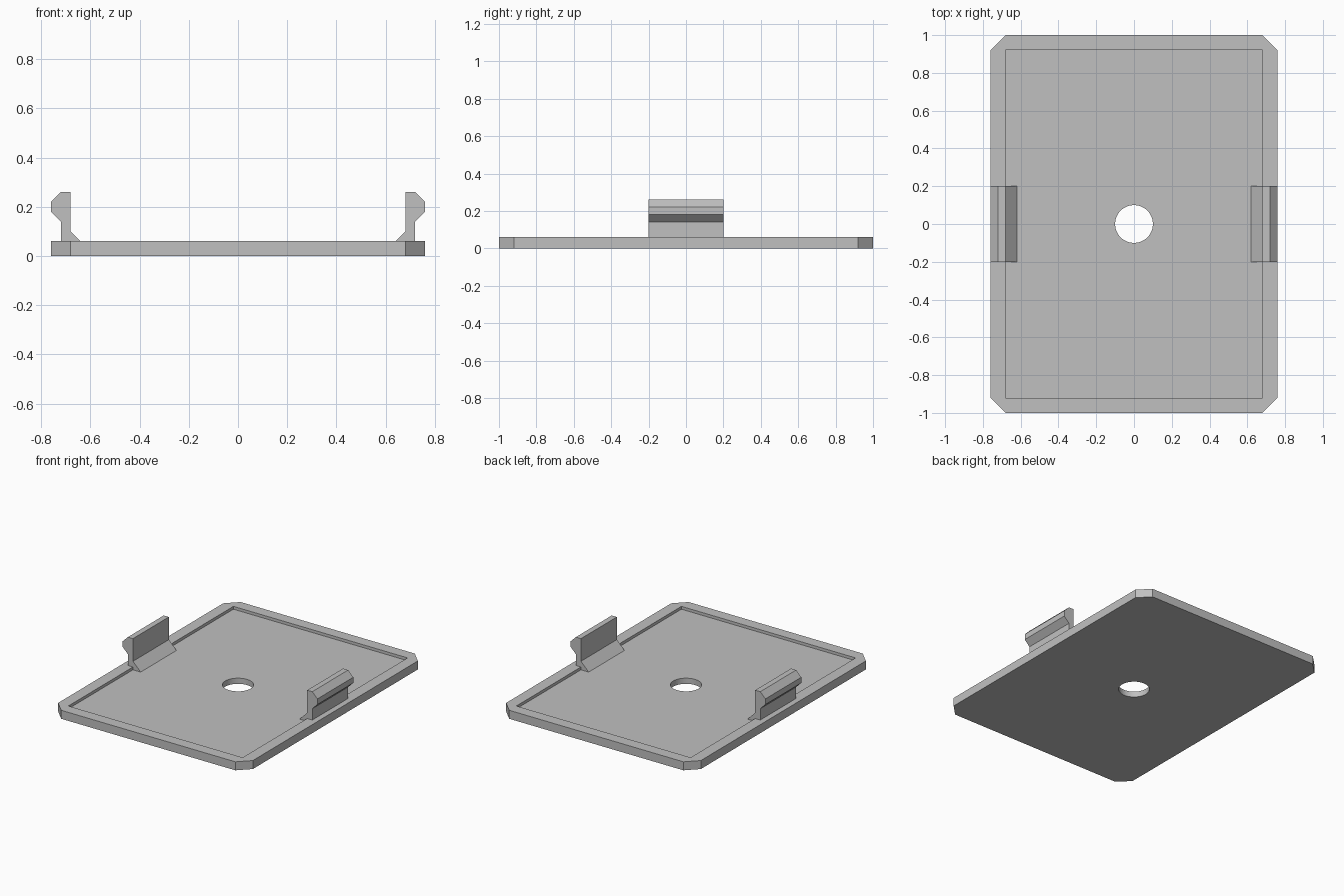
import bpy
import bmesh
from mathutils import Matrix

cube = bpy.data.objects.get("Cube")
if cube:
    bpy.data.objects.remove(cube, do_unlink=True)

grey = bpy.data.materials.new("plain_grey")
grey.use_nodes = True
COLOR = (0.53, 0.53, 0.53, 1)
grey.diffuse_color = COLOR
grey.node_tree.nodes["Principled BSDF"].inputs["Base Color"].default_value = COLOR


def make_object(name, bm):
    bmesh.ops.recalc_face_normals(bm, faces=bm.faces)
    mesh = bpy.data.meshes.new(name)
    bm.to_mesh(mesh)
    bm.free()
    mesh.materials.append(grey)
    obj = bpy.data.objects.new(name, mesh)
    bpy.context.collection.objects.link(obj)
    return obj


def prism(name, points, offset):
    """Extrude a closed outline of 3D points along an offset."""
    bm = bmesh.new()
    face = bm.faces.new([bm.verts.new(p) for p in points])
    top = bmesh.ops.extrude_face_region(bm, geom=[face])["geom"]
    bmesh.ops.translate(bm, vec=offset,
                        verts=[v for v in top if isinstance(v, bmesh.types.BMVert)])
    return make_object(name, bm)


def cut(target, cutter):
    mod = target.modifiers.new("cut", 'BOOLEAN')
    mod.operation = 'DIFFERENCE'
    mod.solver = 'EXACT'
    mod.object = cutter
    bpy.context.view_layer.objects.active = target
    bpy.ops.object.modifier_apply(modifier=mod.name)
    bpy.data.objects.remove(cutter, do_unlink=True)


# Base plate with chamfered corners
W, L, C = 0.76, 1.0, 0.08
RIM, FLOOR = 0.06, 0.04
quarter = [(W, L - C), (W - C, L)]
outline = []
for sx, sy in ((1, 1), (-1, 1), (-1, -1), (1, -1)):
    corner = quarter if sx * sy > 0 else quarter[::-1]
    outline += [(x * sx, y * sy, 0) for x, y in corner]
plate = prism("base_plate", outline, (0, 0, RIM))

# Shallow square-cornered recess inside the rim
recess = [(sx * (W - C), sy * (L - C), FLOOR)
          for sx, sy in ((1, 1), (-1, 1), (-1, -1), (1, -1))]
cut(plate, prism("recess_cutter", recess, (0, 0, 0.1)))

# Round centre hole
bm = bmesh.new()
bmesh.ops.create_cone(bm, cap_ends=True, segments=48, radius1=0.1, radius2=0.1,
                      depth=0.4, matrix=Matrix.Identity(4))
cut(plate, make_object("hole_cutter", bm))

# Snap clips: outward hook on top, sloped foot on the recess floor
clip = [(0.62, FLOOR), (0.72, FLOOR), (0.72, 0.14), (0.76, 0.18),
        (0.76, 0.22), (0.72, 0.26), (0.68, 0.26), (0.68, 0.10)]
for side, s in (("left", 1), ("right", -1)):
    prism(side + "_clip", [(s * x, -0.2, z) for x, z in clip], (0, 0.4, 0))

# Smooth only the hole wall
bpy.ops.object.select_all(action='DESELECT')
plate.select_set(True)
bpy.context.view_layer.objects.active = plate
bpy.ops.object.shade_smooth_by_angle(angle=0.35)
